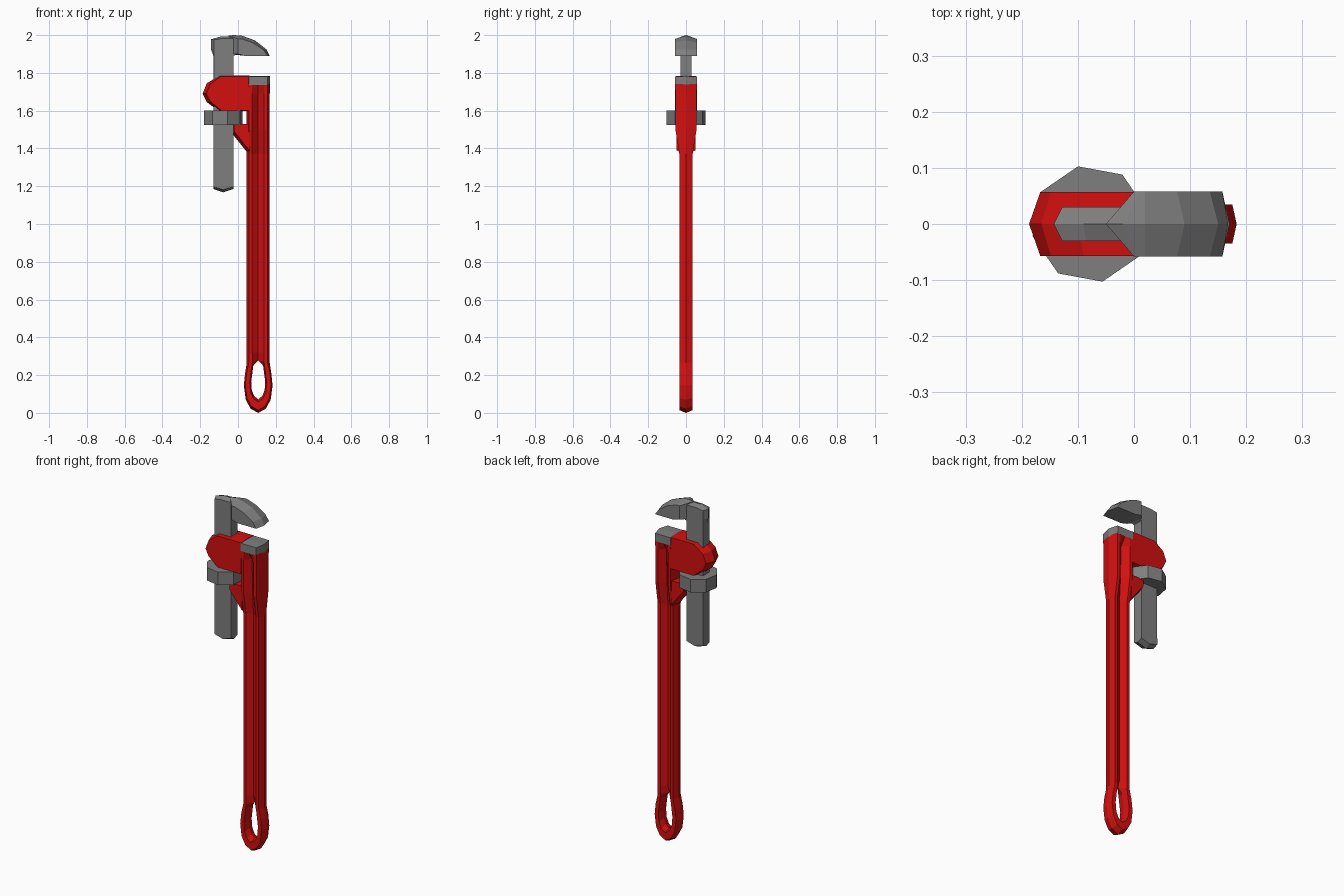
import bpy, bmesh, math


def material(name, rgb):
    m = bpy.data.materials.new(name)
    m.diffuse_color = (*rgb, 1)
    return m


RED = material("red_paint", (0.65, 0.005, 0.005))
STEEL = material("grey_steel", (0.21, 0.21, 0.21))


def finish(name, bm, mat):
    bmesh.ops.remove_doubles(bm, verts=bm.verts, dist=1e-5)
    bmesh.ops.holes_fill(bm, edges=[e for e in bm.edges if e.is_boundary])
    bmesh.ops.recalc_face_normals(bm, faces=bm.faces)
    me = bpy.data.meshes.new(name)
    bm.to_mesh(me)
    bm.free()
    me.materials.append(mat)
    ob = bpy.data.objects.new(name, me)
    bpy.context.collection.objects.link(ob)
    return ob


def ridged(name, mid, face, depth, mat):
    """Plate with a wider outline at y=0 and a narrower one at y=+-depth."""
    bm = bmesh.new()
    layers = [[bm.verts.new((x, y, z)) for x, z in pts]
              for y, pts in ((-depth, face), (0, mid), (depth, face))]
    n = len(mid)
    for a, b in zip(layers, layers[1:]):
        for i in range(n):
            j = (i + 1) % n
            bm.faces.new((a[i], a[j], b[j], b[i]))
    bm.faces.new(layers[0])
    bm.faces.new(layers[2])
    return finish(name, bm, mat)


# Handle: outer ridge, flat rim and inner groove, which opens into the hanging hole
CX = 0.107
# outer u, outer z, inner u, inner z, half depth, inner y, rim width ratio
STATIONS = [
    (0.000, 0.000, 0.000, 0.072, 0.035, 0.0, 0.8),
    (0.040, 0.022, 0.022, 0.090, 0.035, 0.0, 0.8),
    (0.066, 0.070, 0.034, 0.120, 0.035, 0.0, 0.8),
    (0.076, 0.145, 0.037, 0.165, 0.035, 0.0, 0.8),
    (0.070, 0.205, 0.026, 0.250, 0.035, 0.0, 0.8),
    (0.061, 0.265, 0.000, 0.278, 0.035, 0.0, 0.5),
    (0.061, 0.320, 0.000, 0.320, 0.035, 0.012, 0.48),
    (0.061, 1.370, 0.000, 1.370, 0.035, 0.012, 0.48),
    (0.061, 1.500, 0.000, 1.500, 0.056, 0.020, 0.48),
    (0.061, 1.690, 0.000, 1.690, 0.056, 0.025, 0.48),
    (0.063, 1.740, 0.000, 1.740, 0.058, 0.058, 0.48),
]
bm = bmesh.new()
for sx in (-1, 1):
    for sy in (-1, 1):
        rows = []
        for au, az, du, dz, d, dy, c in STATIONS:
            row = []
            for t, y in ((0, 0), (0.2, d), (c, d), (1, dy)):
                u, z = au + (du - au) * t, az + (dz - az) * t
                row.append(bm.verts.new((CX + sx * u, sy * y, z)))
            rows.append(row)
        for a, b in zip(rows, rows[1:]):
            for i in range(3):
                bm.faces.new((a[i], a[i + 1], b[i + 1], b[i]))
finish("handle", bm, RED)

# Red housing around the sliding shaft
ridged("housing",
       [(0.06, 1.785), (-0.10, 1.785), (-0.165, 1.745), (-0.187, 1.69),
        (-0.165, 1.645), (-0.10, 1.597), (0.06, 1.597)],
       [(0.06, 1.782), (-0.09, 1.782), (-0.148, 1.74), (-0.167, 1.69),
        (-0.148, 1.65), (-0.09, 1.602), (0.06, 1.602)], 0.057, RED)

# Triangular brace below the nut
ridged("brace",
       [(0.06, 1.53), (-0.028, 1.53), (-0.028, 1.475), (0.06, 1.365)],
       [(0.06, 1.53), (-0.02, 1.53), (-0.02, 1.49), (0.06, 1.39)], 0.05, RED)

# Fixed lower jaw
ridged("lower_jaw",
       [(0.05, 1.735), (0.17, 1.735), (0.17, 1.783), (0.05, 1.783)],
       [(0.057, 1.735), (0.157, 1.735), (0.157, 1.78), (0.057, 1.78)], 0.058, STEEL)

# Sliding shaft
ridged("shaft",
       [(-0.13, 1.185), (-0.078, 1.168), (-0.025, 1.185), (-0.025, 1.89),
        (0.0, 1.90), (0.0, 1.995), (-0.09, 1.993), (-0.143, 1.978), (-0.143, 1.925), (-0.13, 1.89)],
       [(-0.13, 1.197), (-0.078, 1.182), (-0.025, 1.197), (-0.025, 1.89),
        (0.0, 1.90), (0.0, 1.982), (-0.085, 1.982), (-0.128, 1.975), (-0.128, 1.925), (-0.128, 1.89)],
       0.03, STEEL)

# Hooked upper jaw
ridged("upper_jaw",
       [(-0.05, 1.90), (0.04, 1.89), (0.168, 1.89), (0.15, 1.925),
        (0.09, 1.972), (0.02, 1.997), (-0.02, 2.0), (-0.05, 1.998)],
       [(0.0, 1.90), (0.04, 1.89), (0.157, 1.89), (0.135, 1.922),
        (0.077, 1.96), (0.02, 1.98), (0.01, 1.98), (0.0, 1.98)], 0.058, STEEL)

# Eight-sided adjusting nut
bm = bmesh.new()
ring = [bm.verts.new((-0.078 + 0.105 * math.cos(a), 0.105 * math.sin(a), 1.525))
        for a in (math.radians(12 + 45 * i) for i in range(8))]
base = bm.faces.new(ring)
top = bmesh.ops.extrude_face_region(bm, geom=[base])["geom"]
bmesh.ops.translate(bm, vec=(0, 0, 0.075),
                    verts=[v for v in top if isinstance(v, bmesh.types.BMVert)])
finish("adjusting_nut", bm, STEEL)
